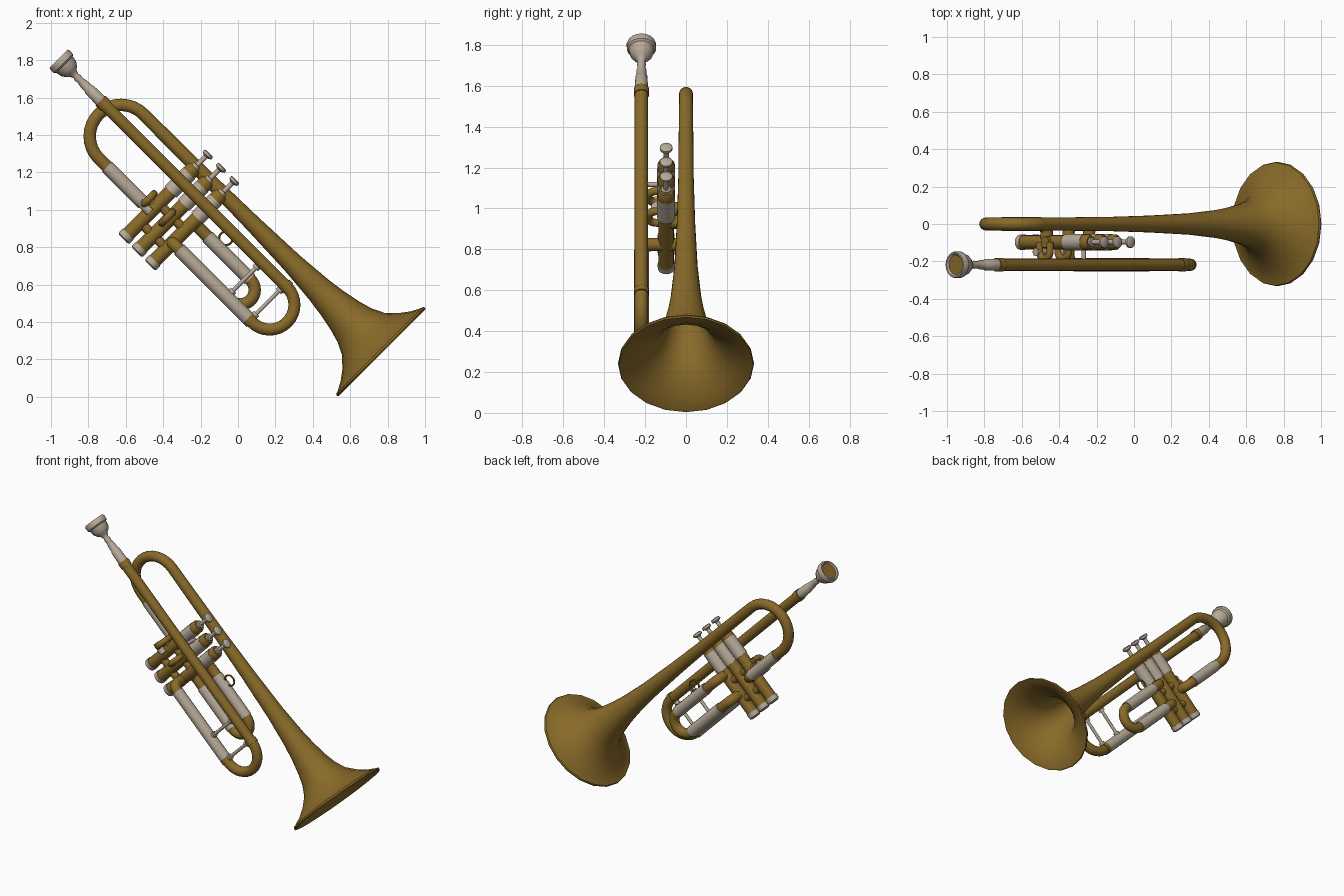
import bpy, bmesh, math
from mathutils import Vector

if "Cube" in bpy.data.objects:
    bpy.data.objects.remove(bpy.data.objects["Cube"])

# Local frame: u runs down the horn toward the bell, v toward the valve buttons, y is depth
S = math.sqrt(0.5)
U, V, Y = Vector((S, 0, -S)), Vector((S, 0, S)), Vector((0, 1, 0))


def P(u, v, y):
    return U * u + V * v + Y * y


def material(name, col):
    m = bpy.data.materials.new(name)
    m.diffuse_color = (*col, 1)
    m.use_nodes = True
    m.node_tree.nodes["Principled BSDF"].inputs["Base Color"].default_value = m.diffuse_color
    return m


BRASS = material("brass", (0.25, 0.145, 0.022))
SILVER = material("silver", (0.47, 0.40, 0.315))


def skin(name, rings, mat, sides, closed=False):
    """Skin circular rings (centre, axis a, axis b, radius) into a smooth mesh."""
    bm = bmesh.new()
    loops = []
    for c, a, b, r in rings:
        loops.append([bm.verts.new(c + a * r * math.cos(2 * math.pi * i / sides)
                                   + b * r * math.sin(2 * math.pi * i / sides))
                      for i in range(sides)])
    pairs = list(zip(loops, loops[1:]))
    if closed:
        pairs.append((loops[-1], loops[0]))
    for l0, l1 in pairs:
        for i in range(sides):
            j = (i + 1) % sides
            bm.faces.new((l0[i], l0[j], l1[j], l1[i]))
    if not closed:
        bm.faces.new(loops[0])
        bm.faces.new(loops[-1])
    bmesh.ops.recalc_face_normals(bm, faces=bm.faces)
    for f in bm.faces:
        f.smooth = True
    for e in bm.edges:
        e.smooth = e.calc_face_angle(0) < math.radians(40)
    me = bpy.data.meshes.new(name)
    bm.to_mesh(me)
    bm.free()
    me.materials.append(mat)
    ob = bpy.data.objects.new(name, me)
    bpy.context.collection.objects.link(ob)
    return ob


def lathe(name, origin, axis, profile, mat, sides=16):
    """Revolve (distance, radius) points about an axis."""
    b = Y if abs(axis.dot(Y)) < 0.5 else V
    a = b.cross(axis).normalized()
    return skin(name, [(origin + axis * t, a, b, r) for t, r in profile], mat, sides)


def rod(name, p, q, r, mat, sides=14):
    d = q - p
    return lathe(name, p, d.normalized(), [(0, r), (d.length, r)], mat, sides)


def tube(name, pts, r, mat, sides=14, n=8):
    """Tube through (u, v, y, corner radius) points with rounded right-angle bends."""
    w = [P(*p[:3]) for p in pts]
    path = [w[0]]
    for i in range(1, len(w) - 1):
        d0, d1 = (w[i] - w[i - 1]).normalized(), (w[i + 1] - w[i]).normalized()
        k = pts[i][3]
        c = w[i] - d0 * k + d1 * k
        for j in range(n + 1):
            t = math.pi / 2 * j / n
            p = c - d1 * k * math.cos(t) + d0 * k * math.sin(t)
            if (p - path[-1]).length > 1e-4:
                path.append(p)
    path.append(w[-1])
    rings, a = [], None
    for i, p in enumerate(path):
        t = (path[min(i + 1, len(path) - 1)] - path[max(i - 1, 0)]).normalized()
        if a is None:
            a = Y if abs(t.dot(Y)) < 0.5 else V
        a = (a - t * a.dot(t)).normalized()
        rings.append((p, a, t.cross(a), r))
    return skin(name, rings, mat, sides)


LY, VY = -0.218, -0.097        # depth of lead pipe and of valves
LV, SV, BV = 0.60, 0.335, 0.711  # v of lead pipe, lower slide leg, bell

# Bell, flaring outside, rolled rim, hollow inside
outer = [(-1.43, .034), (-.9, .038), (-.6, .045), (-.3, .057), (-.1, .074), (0, .088),
         (.1, .108), (.17, .128), (.236, .16), (.29, .212), (.33, .265), (.358, .32)]
rim = [(.36, .329), (.37, .333), (.377, .329), (.375, .318)]
inner = [(u + .012, r - .01) for u, r in outer[-2:2:-1]]
lathe("bell", P(0, BV, 0), U, outer + rim + inner, BRASS, 20)

# Bell bow and its silver sleeve, ending in valve one
tube("bell_bow", [(-1.42, BV, 0), (-1.595, BV, 0, .168), (-1.595, .375, 0, .168),
                  (-1.035, .375, 0, .05), (-1.035, .375, VY)], .034, BRASS)
rod("bell_bow_sleeve", P(-1.365, .375, 0), P(-1.09, .375, 0), .038, SILVER)

# Lead pipe and main tuning slide, ending in valve three
tube("lead_pipe", [(-1.62, LV, LY), (-.096, LV, LY, .132), (-.096, SV, LY, .132),
                   (-.83, SV, LY, .05), (-.83, SV, VY)], .033, BRASS)
rod("main_slide_sleeve", P(-.78, SV, LY), P(-.26, SV, LY), .038, SILVER)
for u, v, w in ((-.26, SV, .03), (-.25, LV, .03), (-1.64, LV, .04)):
    rod("pipe_collar", P(u, v, LY), P(u + w, v, LY), .038, BRASS)

# Slide braces with small end feet
for u in (-.42, -.245):
    rod("slide_brace", P(u, SV + .02, LY), P(u, LV - .02, LY), .011, SILVER, 10)
    for v in (SV + .032, LV - .05):
        rod("brace_foot", P(u, v, LY), P(u, v + .018, LY), .02, SILVER, 12)

# Mouthpiece with hollow cup
lathe("mouthpiece", P(0, LV, LY), U,
      [(-1.925, .022), (-1.945, .05), (-1.957, .06), (-1.957, .068), (-1.945, .073),
       (-1.92, .072), (-1.912, .062), (-1.88, .056), (-1.86, .042), (-1.845, .025),
       (-1.825, .017), (-1.81, .022), (-1.795, .018), (-1.77, .024), (-1.73, .026),
       (-1.725, .03), (-1.63, .033)], SILVER, 18)
lathe("mouthpiece_cup", P(0, LV, LY), U, [(-1.948, .054), (-1.926, .025)], BRASS, 18)

# Valves: cap, casing, silver upper casing, top cap, stem and button
for i in range(3):
    o = P(-1.03 + .1 * i, 0, VY)
    for part, prof, mat in (
            ("valve_bottom_cap", [(.162, .03), (.17, .041), (.2, .042)], SILVER),
            ("valve_casing", [(.195, .038), (.53, .038)], BRASS),
            ("valve_upper_casing", [(.52, .044), (.66, .044)], SILVER),
            ("valve_top_cap", [(.655, .042), (.69, .042), (.705, .034)], BRASS),
            ("valve_stem", [(.70, .024), (.72, .024), (.722, .013), (.79, .013)], SILVER),
            ("valve_button", [(.785, .014), (.795, .031), (.808, .031), (.813, .024)], SILVER)):
        lathe(part, o, V, prof, mat)

# Knuckles between valves
for u in (-1.03, -.93):
    for v in (.29, .43):
        rod("valve_knuckle", P(u, v, VY), P(u + .1, v, VY), .026, BRASS)

# Small crooks in front of valves one and two
for u, mat in ((-1.085, BRASS), (-.945, BRASS)):
    tube("valve_crook", [(u, .45, VY), (u, .45, -.185, .04), (u, .37, -.185, .04),
                         (u, .37, VY)], .02, mat, 12)
rod("first_crook_stub", P(-1.085, .41, VY), P(-1.02, .41, VY), .03, BRASS)
rod("first_crook_sleeve", P(-1.11, .365, -.15), P(-1.03, .365, -.15), .022, SILVER)
rod("lead_pipe_stay", P(-.98, LV, LY), P(-.98, LV, VY), .013, SILVER, 10)

# Third valve slide, beneath the bell
tube("third_slide", [(-.83, .49, VY), (-.83, .49, 0, .05), (-.318, .49, 0, .0775),
                     (-.318, SV, 0, .0775), (-.83, SV, 0, .05), (-.83, SV, VY)], .033, BRASS)
for v in (.49, SV):
    rod("third_slide_sleeve", P(-.72, v, 0), P(-.40, v, 0), .038, SILVER)

# Finger ring on the third slide
c, rings = P(-.645, .553, 0), []
for i in range(24):
    t = 2 * math.pi * i / 24
    d = U * math.cos(t) + V * math.sin(t)
    rings.append((c + d * .036, d, Y, .006))
skin("finger_ring", rings, BRASS, 8, closed=True)
